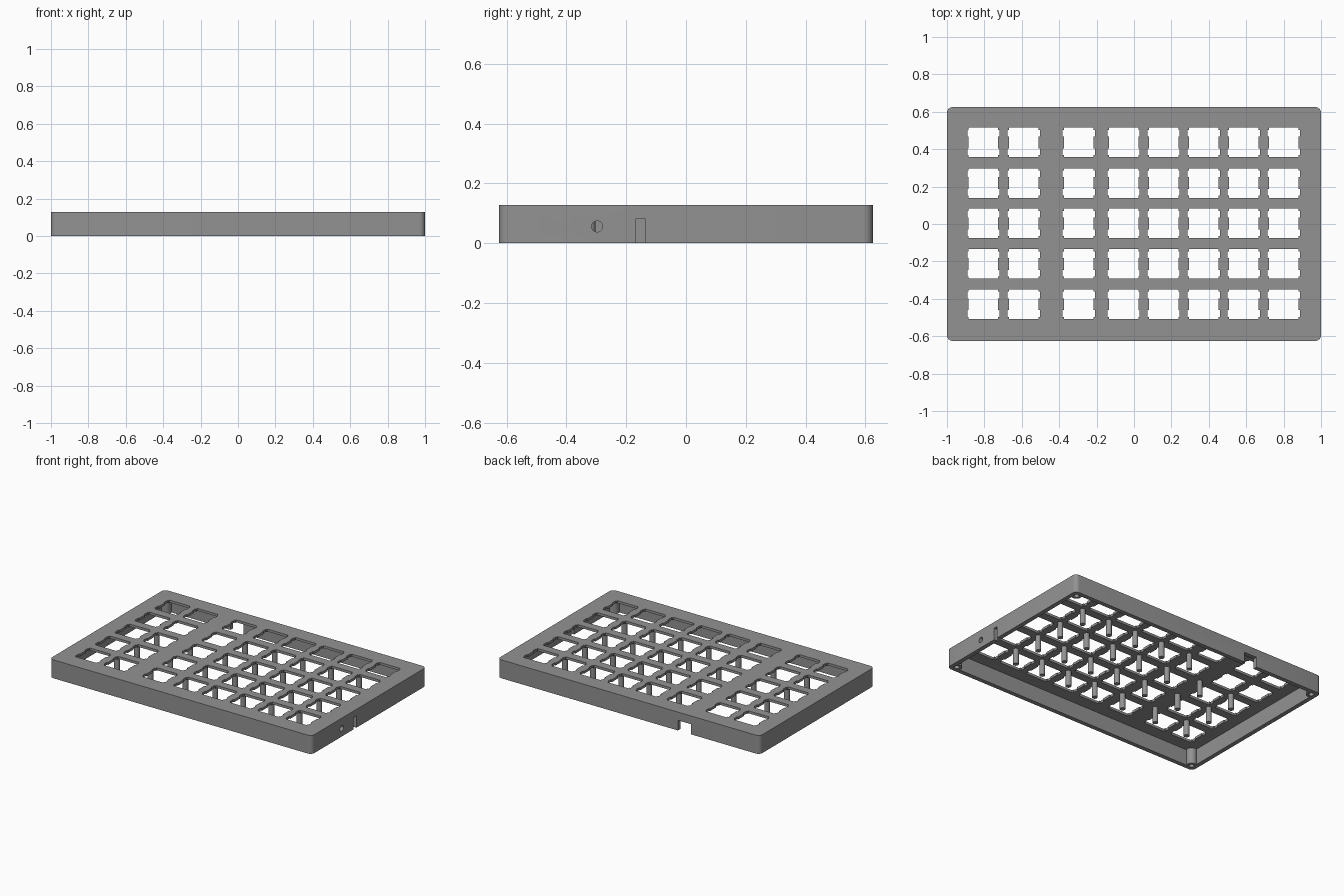
import bpy, bmesh, math

if "Cube" in bpy.data.objects:
    bpy.data.objects.remove(bpy.data.objects["Cube"])

W, D, H = 1.0, 0.625, 0.127          # half width, half depth, height
WALL, PLATE = 0.03, 0.017
COLS = [-0.805, -0.59, -0.295, -0.056, 0.158, 0.372, 0.587, 0.80]
ROWS = [0.436, 0.219, 0.003, -0.213, -0.429]

gray = bpy.data.materials.new("case gray")
gray.diffuse_color = (0.29, 0.29, 0.29, 1)
gray.use_nodes = True
gray.node_tree.nodes["Principled BSDF"].inputs["Base Color"].default_value = gray.diffuse_color


def prism(bm, pts, z0, z1):
    """Extrude a flat outline between two heights."""
    face = bm.faces.new([bm.verts.new((x, y, z0)) for x, y in pts])
    ext = bmesh.ops.extrude_face_region(bm, geom=[face])["geom"]
    for v in ext:
        if isinstance(v, bmesh.types.BMVert):
            v.co.z = z1


def finish(bm, name):
    bmesh.ops.recalc_face_normals(bm, faces=bm.faces[:])
    me = bpy.data.meshes.new(name)
    bm.to_mesh(me)
    bm.free()
    me.materials.append(gray)
    ob = bpy.data.objects.new(name, me)
    bpy.context.collection.objects.link(ob)
    return ob


def circle(cx, cy, r, n=24):
    return [(cx + r * math.cos(2 * math.pi * i / n),
             cy + r * math.sin(2 * math.pi * i / n)) for i in range(n)]


def rect(x0, x1, y0, y1):
    return [(x0, y0), (x1, y0), (x1, y1), (x0, y1)]


def rounded(hx, hy, r, n=6):
    pts = []
    for q, (sx, sy) in enumerate([(1, 1), (-1, 1), (-1, -1), (1, -1)]):
        for i in range(n + 1):
            a = math.pi / 2 * (q + i / n)
            pts.append((sx * (hx - r) + r * math.cos(a), sy * (hy - r) + r * math.sin(a)))
    return pts


def shape(name, outlines, z0, z1):
    bm = bmesh.new()
    for pts in outlines:
        prism(bm, pts, z0, z1)
    return finish(bm, name)


def combine(ob, tool, op):
    mod = ob.modifiers.new(op, 'BOOLEAN')
    mod.operation, mod.object, mod.solver = op, tool, 'EXACT'
    bpy.context.view_layer.objects.active = ob
    bpy.ops.object.modifier_apply(modifier=mod.name)
    bpy.data.objects.remove(tool)


def key_hole(cx, cy):
    """Square switch cutout with two clip notches on each side."""
    h, n, a, b = 0.079, 0.0865, 0.032, 0.067
    right = [(h, -h), (h, -b), (n, -b), (n, -a), (h, -a),
             (h, a), (n, a), (n, b), (h, b), (h, h)]
    return [(cx + x, cy + y) for x, y in right + [(-x, -y) for x, y in right]]


# Hollow case open at the bottom
case = shape("case", [rounded(W, D, 0.03)], 0, H)
combine(case, shape("cavity", [rect(-W + WALL, W - WALL, -D + WALL, D - WALL)],
                    -0.1, H - PLATE), 'DIFFERENCE')

# Corner screw bosses with blind holes
corners = [(sx * 0.957, sy * 0.582) for sx in (-1, 1) for sy in (-1, 1)]
combine(case, shape("bosses", [circle(x, y, 0.034) for x, y in corners], 0, H - 0.008), 'UNION')
combine(case, shape("screws", [circle(x, y, 0.017) for x, y in corners], -0.1, 0.09), 'DIFFERENCE')

# Switch cutouts in the top plate
combine(case, shape("key_holes", [key_hole(x, y) for x in COLS for y in ROWS],
                    H - PLATE - 0.02, H + 0.1), 'DIFFERENCE')

# Cable notch in the back wall and slot in the right wall
combine(case, shape("cable_notch", [rect(-0.475, -0.375, 0.56, 0.7)], -0.1, 0.07), 'DIFFERENCE')
combine(case, shape("side_slot", [rect(0.93, 1.1, -0.167, -0.137)], -0.1, 0.082), 'DIFFERENCE')

# Round holes through the right wall
bm = bmesh.new()
for y in (-0.442, -0.297):
    prism(bm, circle(-0.056, y, 0.0185), 0.93, 1.1)
for v in bm.verts:                       # turn the prisms to run along x
    v.co = (v.co.z, v.co.y, -v.co.x)
combine(case, finish(bm, "side_holes"), 'DIFFERENCE')

# Support posts where the gaps between switches cross
posts = []
for i in range(len(COLS) - 1):
    for j in range(len(ROWS) - 1):
        if i < 2 and j == 0:             # kept clear behind the cable notch
            continue
        posts.append(circle((COLS[i] + COLS[i + 1]) / 2, (ROWS[j] + ROWS[j + 1]) / 2, 0.018, 20))
support_posts = shape("support_posts", posts, 0.004, H - PLATE + 0.005)

for ob in (case, support_posts):
    bpy.ops.object.select_all(action='DESELECT')
    ob.select_set(True)
    bpy.context.view_layer.objects.active = ob
    bpy.ops.object.shade_smooth_by_angle(angle=math.radians(30))
